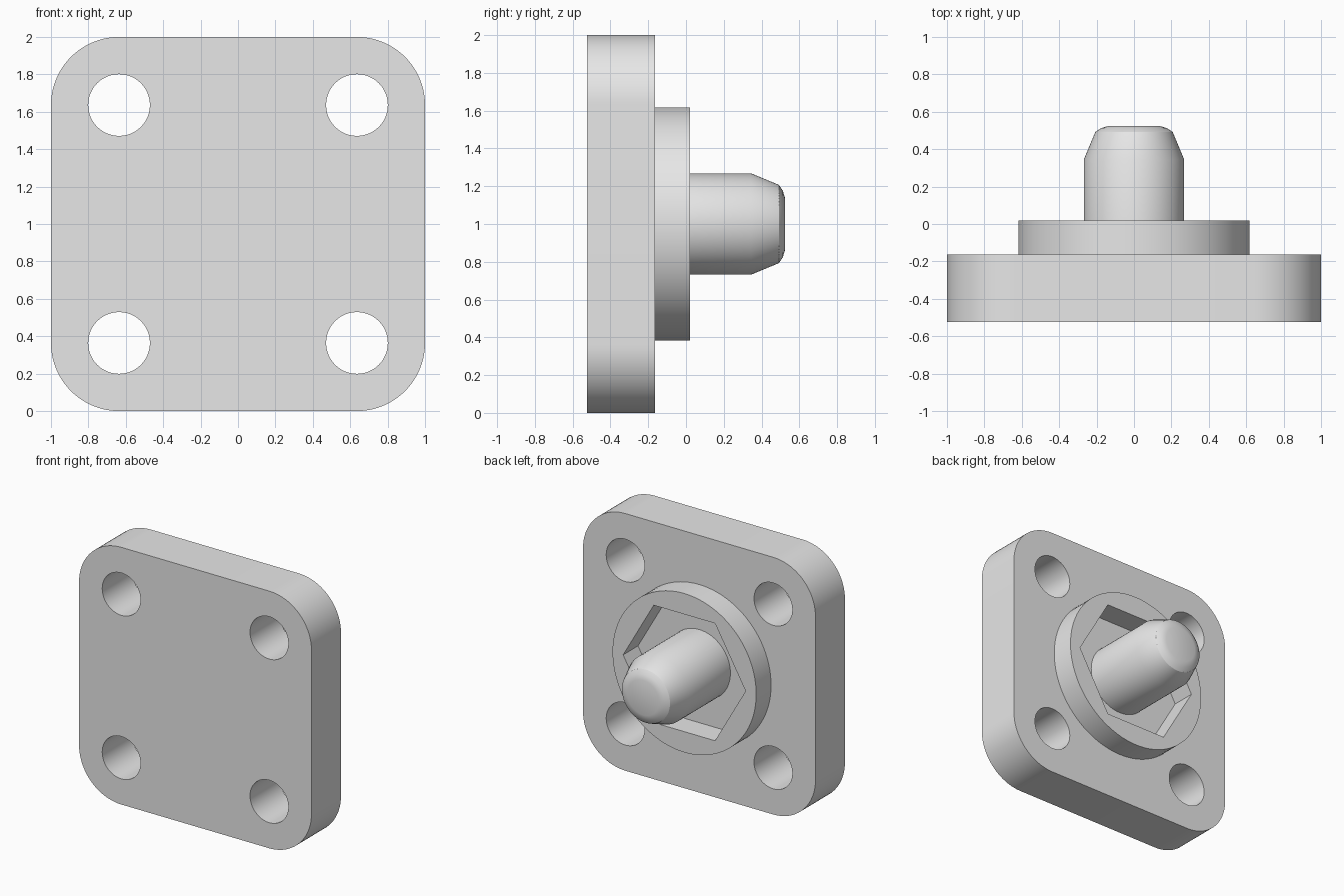
import bpy, bmesh
from math import sin, cos, pi
from mathutils import Vector

cube = bpy.data.objects.get("Cube")
if cube:
    bpy.data.objects.remove(cube, do_unlink=True)

# One grey material for every part
grey = bpy.data.materials.new("plain grey")
grey.use_nodes = True
grey.diffuse_color = (0.8, 0.8, 0.8, 1)
grey.node_tree.nodes["Principled BSDF"].inputs["Base Color"].default_value = (0.8, 0.8, 0.8, 1)

CENTRE_Z = 1.0
PLATE_FRONT, PLATE_BACK, BOSS_BACK = -0.525, -0.163, 0.02


def arc(cx, cz, radius, start, sweep, steps):
    """Points on an arc in the x-z plane, both ends included."""
    angles = [start + sweep * i / steps for i in range(steps + 1)]
    return [(cx + radius * cos(a), cz + radius * sin(a)) for a in angles]


def ring(cx, cz, radius, sides):
    return arc(cx, cz, radius, 0, 2 * pi, sides)[:-1]


def finish(name, bm):
    bmesh.ops.recalc_face_normals(bm, faces=bm.faces)
    mesh = bpy.data.meshes.new(name)
    bm.to_mesh(mesh)
    bm.free()
    mesh.materials.append(grey)
    obj = bpy.data.objects.new(name, mesh)
    bpy.context.collection.objects.link(obj)
    bpy.ops.object.select_all(action="DESELECT")
    obj.select_set(True)
    bpy.context.view_layer.objects.active = obj
    bpy.ops.object.shade_smooth_by_angle()
    return obj


def slab(name, loops, y0, y1):
    """Fill an outline with holes and extrude it along y."""
    bm = bmesh.new()
    edges = []
    for loop in loops:
        verts = [bm.verts.new((x, y0, z + CENTRE_Z)) for x, z in loop]
        edges += [bm.edges.new((verts[i - 1], verts[i])) for i in range(len(verts))]
    bmesh.ops.triangle_fill(bm, edges=edges, use_beauty=True, normal=(0, -1, 0))
    result = bmesh.ops.extrude_face_region(bm, geom=bm.faces[:], use_keep_orig=True)
    moved = [v for v in result["geom"] if isinstance(v, bmesh.types.BMVert)]
    bmesh.ops.translate(bm, verts=moved, vec=(0, y1 - y0, 0))
    return finish(name, bm)


# Flange plate: rounded square with a bolt hole concentric to each corner
corner = 0.636
signs = [(1, 1), (-1, 1), (-1, -1), (1, -1)]
outline, holes = [], []
for i, (sx, sz) in enumerate(signs):
    outline += arc(sx * corner, sz * corner, 1 - corner, i * pi / 2, pi / 2, 20)
    holes.append(ring(sx * corner, sz * corner, 0.165, 48))
slab("flange_plate", [outline] + holes, PLATE_FRONT, PLATE_BACK)

# Round boss with a hexagonal pocket down to the plate
slab("hex_boss", [ring(0, 0, 0.618, 96), ring(0, 0, 0.527, 6)], PLATE_BACK, BOSS_BACK)

# Shaft: turned profile (radius, y) with a tapered, softened tip
profile = [(0.268, PLATE_BACK), (0.268, 0.345), (0.207, 0.492),
           (0.175, 0.513), (0.135, 0.525), (0, 0.525)]
bm = bmesh.new()
verts = [bm.verts.new((r, y, CENTRE_Z)) for r, y in profile]
edges = [bm.edges.new(pair) for pair in zip(verts, verts[1:])]
bmesh.ops.spin(bm, geom=verts + edges, cent=(0, 0, CENTRE_Z), axis=(0, 1, 0),
               angle=2 * pi, steps=64)
bmesh.ops.remove_doubles(bm, verts=bm.verts, dist=0.0005)
finish("shaft", bm)
